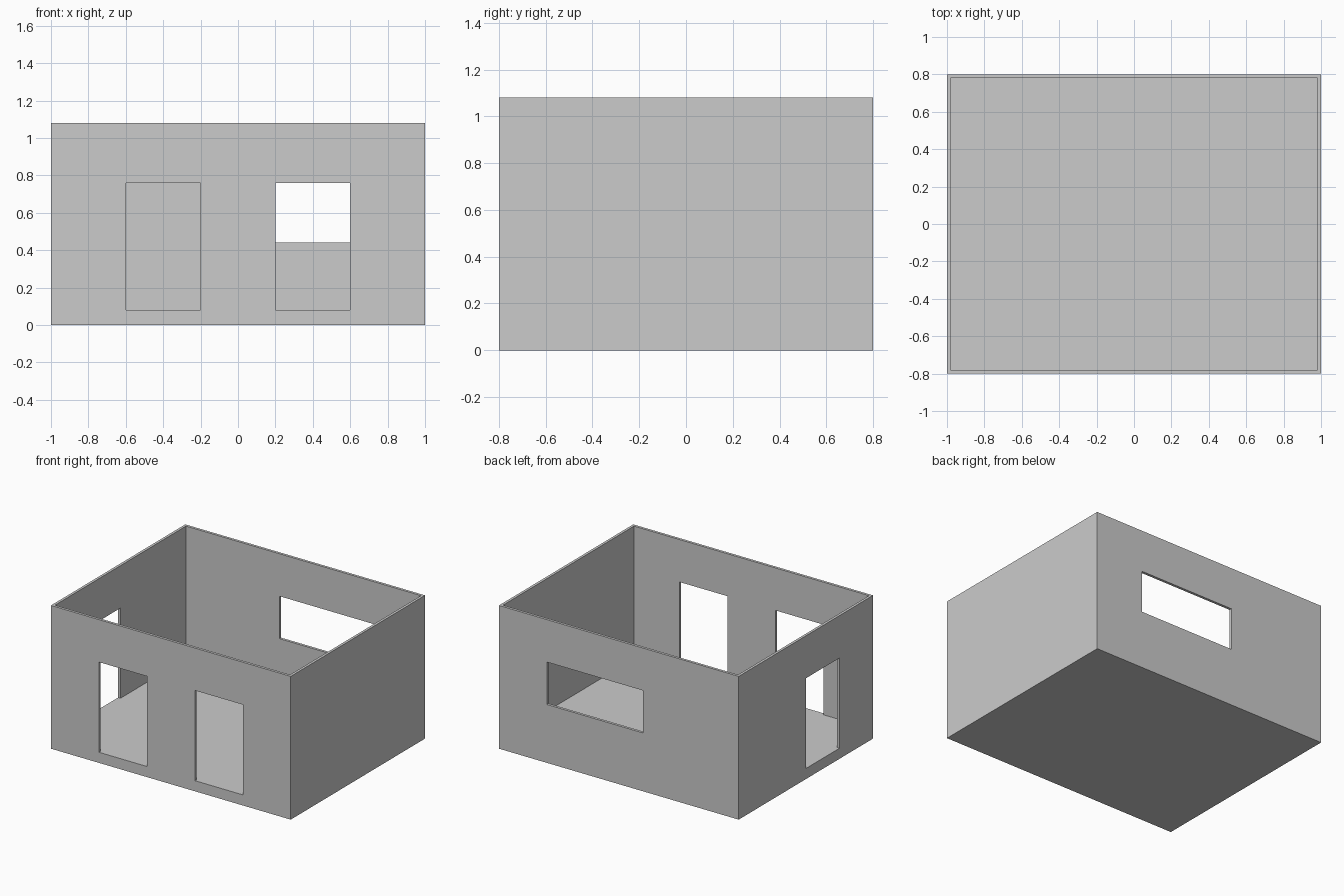
import bpy

if "Cube" in bpy.data.objects:
    bpy.data.objects.remove(bpy.data.objects["Cube"])

WALL, FLOOR, SILL, HEAD = 0.02, 0.08, 0.44, 0.76
HX, HY, TOP = 1.0, 0.8, 1.08


def box(name, x, y, z):
    """Box spanning the given (min, max) range on each axis."""
    bpy.ops.mesh.primitive_cube_add(size=1)
    ob = bpy.context.object
    ob.name = ob.data.name = name
    for v in ob.data.vertices:
        for i, (lo, hi) in enumerate((x, y, z)):
            v.co[i] = hi if v.co[i] > 0 else lo
    return ob


def cut(target, name, x, y, z):
    """Subtract a box from the target and remove the cutter."""
    cutter = box(name, x, y, z)
    mod = target.modifiers.new(name, 'BOOLEAN')
    mod.operation = 'DIFFERENCE'
    mod.solver = 'EXACT'
    mod.object = cutter
    bpy.context.view_layer.objects.active = target
    bpy.ops.object.modifier_apply(modifier=mod.name)
    bpy.data.objects.remove(cutter, do_unlink=True)


# Solid block hollowed into floor and four thin walls
room = box("room_shell", (-HX, HX), (-HY, HY), (0, TOP))
cut(room, "interior", (-HX + WALL, HX - WALL), (-HY + WALL, HY - WALL), (FLOOR, TOP + 0.2))

# Two front doorways
for i, x in enumerate((-0.6, 0.2)):
    cut(room, f"front_door_{i}", (x, x + 0.4), (-HY - 0.1, -HY + 0.1), (FLOOR, HEAD))

# Left side doorway
cut(room, "side_door", (-HX - 0.1, -HX + 0.1), (-0.4, 0.0), (FLOOR, HEAD))

# Wide rear window
cut(room, "rear_window", (-0.2, 0.6), (HY - 0.1, HY + 0.1), (SILL, HEAD))
